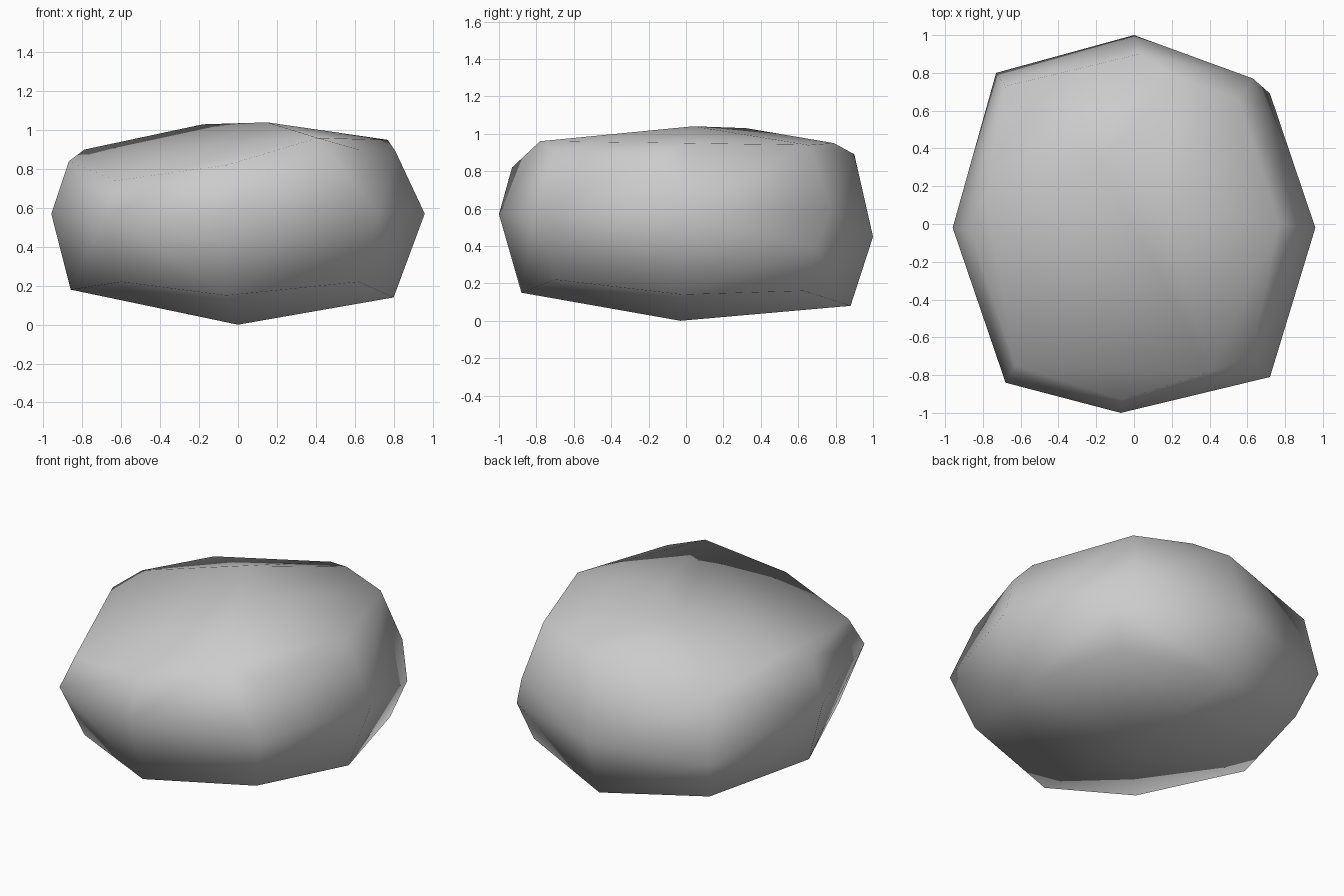
import bpy
import bmesh

# Remove the default object
cube = bpy.data.objects.get("Cube")
if cube:
    bpy.data.objects.remove(cube, do_unlink=True)


def make_material(name, colour):
    material = bpy.data.materials.new(name)
    material.use_nodes = True
    material.diffuse_color = colour
    shader = next(n for n in material.node_tree.nodes if n.type == "BSDF_PRINCIPLED")
    shader.inputs["Base Color"].default_value = colour
    shader.inputs["Roughness"].default_value = 0.8
    return material


def make_boulder(name, rings, material):
    """Wrap a closed faceted skin around stacked rings of corner points."""
    bm = bmesh.new()
    for ring in rings:
        for point in ring:
            bm.verts.new(point)
    hull = bmesh.ops.convex_hull(bm, input=bm.verts)
    # Drop any point that ended up inside the skin
    inner = {v for v in hull["geom_interior"] if isinstance(v, bmesh.types.BMVert)}
    bmesh.ops.delete(bm, geom=list(inner), context="VERTS")
    bmesh.ops.recalc_face_normals(bm, faces=bm.faces)
    for face in bm.faces:
        face.smooth = True
    mesh = bpy.data.meshes.new(name)
    bm.to_mesh(mesh)
    bm.free()
    mesh.materials.append(material)
    boulder = bpy.data.objects.new(name, mesh)
    bpy.context.collection.objects.link(boulder)
    return boulder


# Each ring runs front, front left, left, back left, back, back right, right, front right
underside = [(0, -.03, 0)]
lower_ring = [
    (-.06, -.88, .15), (.62, -.7, .22), (.8, -.02, .14), (.64, .63, .16),
    (0, .88, .08), (-.65, .69, .155), (-.86, -.02, .18), (-.6, -.7, .22),
]
waist_ring = [
    (-.07, -1, .57), (.72, -.81, .57), (.96, -.02, .57), (.72, .69, .39), (.63, .77, .6),
    (0, 1, .45), (-.73, .8, .42), (-.96, -.02, .57), (-.68, -.84, .56),
]
upper_ring = [
    (-.06, -.93, .82), (.62, -.7, .9), (.81, -.13, .89),
    (.03, .9, .89), (-.68, .73, .8), (-.87, -.03, .84), (-.63, -.75, .74),
]
# Broad flat top with its own chipped rim
top_rim = [(.41, -.78, .96), (.77, 0, .95), (.555, .655, .94), (.22, .79, .95), (-.79, .155, .9)]
crown = [(.15, .04, 1.04), (-.18, .32, 1.03)]

stone = make_material("stone grey", (.6, .6, .6, 1))
make_boulder("boulder", [underside, lower_ring, waist_ring, upper_ring, top_rim, crown], stone)
